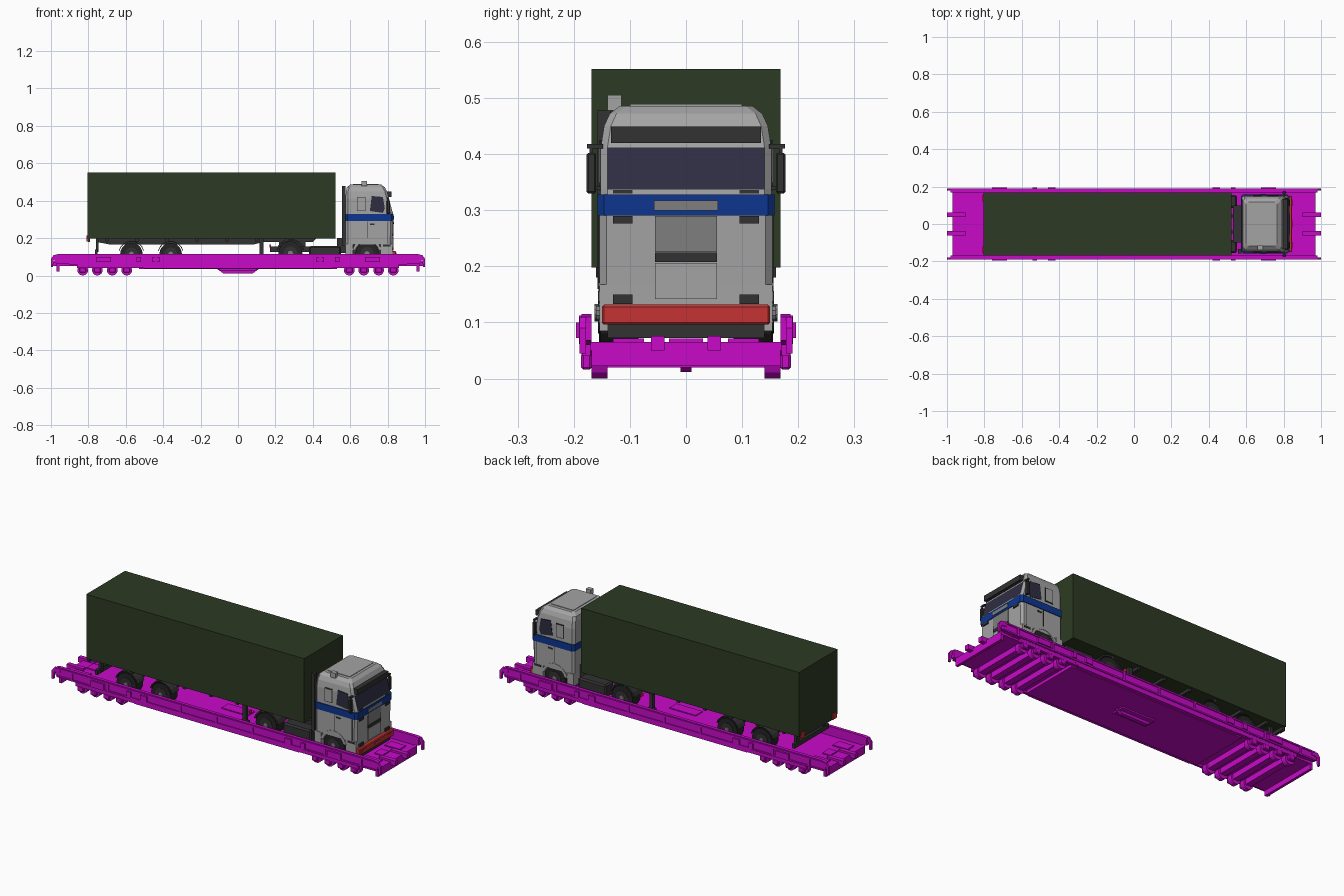
import bpy, bmesh, math
from mathutils import Matrix

cube = bpy.data.objects.get("Cube")
if cube:
    bpy.data.objects.remove(cube, do_unlink=True)


def material(name, r, g, b):
    m = bpy.data.materials.new(name)
    m.use_nodes = True
    m.diffuse_color = (r, g, b, 1)
    m.node_tree.nodes["Principled BSDF"].inputs["Base Color"].default_value = (r, g, b, 1)
    return m


MAGENTA = material("magenta paint", 0.58, 0.003, 0.58)
GREEN = material("dark green tarpaulin", 0.026, 0.042, 0.017)
GREY = material("light grey paint", 0.37, 0.37, 0.37)
MID = material("mid grey panel", 0.21, 0.21, 0.21)
BLUE = material("blue stripe", 0.004, 0.036, 0.28)
GLASS = material("tinted glass", 0.027, 0.027, 0.055)
DARK = material("dark grey plastic", 0.032, 0.032, 0.032)
TYRE = material("black rubber", 0.018, 0.018, 0.018)
RED = material("red bumper", 0.56, 0.033, 0.033)


def finish(name, bm, *mats):
    bmesh.ops.recalc_face_normals(bm, faces=bm.faces)
    me = bpy.data.meshes.new(name)
    bm.to_mesh(me)
    bm.free()
    for m in mats:
        me.materials.append(m)
    ob = bpy.data.objects.new(name, me)
    bpy.context.collection.objects.link(ob)
    return ob


def box(name, x, y, z, mat, bevel=0):
    """Box from (low, high) ranges."""
    bm = bmesh.new()
    bmesh.ops.create_cube(bm, size=1)
    for v in bm.verts:
        v.co = [r[0] if c < 0 else r[1] for c, r in zip(v.co, (x, y, z))]
    if bevel:
        bmesh.ops.bevel(bm, geom=bm.edges[:], offset=bevel, segments=1, affect='EDGES')
    return finish(name, bm, mat)


def prism(name, pts, y, mat):
    """Side profile of (x, z) points extruded across y."""
    bm = bmesh.new()
    face = bm.faces.new([bm.verts.new((px, y[0], pz)) for px, pz in pts])
    new = bmesh.ops.extrude_face_region(bm, geom=[face])["geom"]
    for v in new:
        if isinstance(v, bmesh.types.BMVert):
            v.co.y = y[1]
    return finish(name, bm, mat)


def cylinder(name, x, z, r, y, mat, sides=20):
    bm = bmesh.new()
    bmesh.ops.create_cone(bm, cap_ends=True, segments=sides, radius1=r, radius2=r, depth=y[1] - y[0])
    bm.transform(Matrix.Translation((x, sum(y) / 2, z)) @ Matrix.Rotation(math.pi / 2, 4, 'X'))
    return finish(name, bm, mat)


def pair(lo, hi):
    """The y range on the right-hand and left-hand side of the vehicle."""
    return ((lo, hi), (-hi, -lo))


def road_wheel(name, x, r, y):
    side = 1 if y[1] > 0 else -1
    out = max(y, key=abs)
    cylinder(name + "_tyre", x, 0.055 + r, r, y, TYRE)
    rim = sorted((out - side * 0.01, out + side * 0.002))
    cylinder(name + "_rim", x, 0.055 + r, r * 0.58, rim, DARK, 16)
    hub = sorted((out - side * 0.01, out + side * 0.008))
    cylinder(name + "_hub", x, 0.055 + r, r * 0.22, hub, MID, 10)


def arch(x, z, r0, r1, n=8):
    """Half-ring profile for mudguards."""
    a = [math.radians(15 + 150 * i / n) for i in range(n + 1)]
    return ([(x + r1 * math.cos(t), z + r1 * math.sin(t)) for t in a]
            + [(x + r0 * math.cos(t), z + r0 * math.sin(t)) for t in reversed(a)])


# --- Rail wagon: floor and side sills
box("wagon_floor", (-0.97, 0.97), (-0.17, 0.17), (0.05, 0.065), MAGENTA)
box("wagon_belly", (-0.53, 0.53), (-0.168, 0.168), (0.034, 0.05), MAGENTA)
prism("belly_hatch", [(-0.11, 0.034), (-0.08, 0.012), (0.08, 0.012), (0.11, 0.034)], (-0.01, 0.01), MAGENTA)
box("belly_plate", (-0.1, 0.1), (-0.035, 0.035), (0.026, 0.034), MAGENTA)
box("floor_hatch", (-0.08, 0.08), (-0.03, 0.03), (0.065, 0.07), MAGENTA)
for y in pair(0.168, 0.186):
    prism("side_sill", [(-0.98, 0.068), (-0.9, 0.06), (0.9, 0.06), (0.98, 0.068), (0.98, 0.11),
                        (0.96, 0.115), (-0.96, 0.115), (-0.98, 0.11)], y, MAGENTA)
    prism("lower_sill", [(-0.53, 0.06), (-0.5, 0.038), (0.5, 0.038), (0.53, 0.06)], y, MAGENTA)
for y in pair(0.186, 0.191):
    box("sill_top_lip", (-0.97, 0.97), y, (0.104, 0.112), MAGENTA)
    box("sill_bottom_lip", (-0.97, 0.97), y, (0.062, 0.07), MAGENTA)
    for i in range(9):
        x = -0.88 + i * 0.22
        box("sill_rib", (x - 0.006, x + 0.006), y, (0.065, 0.11), MAGENTA)
for y in pair(0.186, 0.196):
    for s in (-1, 1):
        for x, w in ((0.72, 0.04), (0.53, 0.012), (0.44, 0.02)):
            box("sill_bracket", (s * x - w, s * x + w), y, (0.072, 0.1), MAGENTA)

# --- Bogies, end blocks and coupling arms
for s in (-1, 1):
    for x in (0.595, 0.672, 0.752, 0.83):
        box("axle_beam", (s * x - 0.017, s * x + 0.017), (-0.145, 0.145), (0.02, 0.05), MAGENTA)
        for y in pair(0.14, 0.168):
            cylinder("rail_wheel", s * x, 0.029, 0.029, y, MAGENTA, 14)
        for y in pair(0.168, 0.187):
            box("axle_box", (s * x - 0.018, s * x + 0.018), y, (0.016, 0.045), MAGENTA, 0.004)
    for y in pair(0.17, 0.185):
        xs = sorted((s * 0.49, s * 0.86))
        box("bogie_frame", xs, y, (0.04, 0.06), MAGENTA)
    for y in pair(0.038, 0.062):
        box("buffer_block", sorted((s * 0.9, s * 1.0)), y, (0.05, 0.076), MAGENTA)
    for y in pair(0.178, 0.19):
        prism("end_arm", [(s * 0.95, 0.11), (s * 0.985, 0.11), (s * 1.0, 0.09), (s * 1.0, 0.045),
                          (s * 0.99, 0.045), (s * 0.985, 0.085), (s * 0.95, 0.09)], y, MAGENTA)
    box("end_step", sorted((s * 0.955, s * 0.97)), (-0.168, 0.168), (0.022, 0.065), MAGENTA)
    for y in pair(0.075, 0.13):
        box("end_deck_plate", sorted((s * 0.84, s * 0.93)), y, (0.065, 0.071), MAGENTA)
    box("end_centre_plate", sorted((s * 0.85, s * 0.9)), (-0.03, 0.03), (0.065, 0.071), MAGENTA)

# --- Trailer
box("cargo_box", (-0.805, 0.52), (-0.168, 0.168), (0.198, 0.552), GREEN)
for y in pair(0.045, 0.062):
    prism("trailer_beam", [(-0.76, 0.2), (0.42, 0.2), (0.4, 0.18), (0.14, 0.18), (0.08, 0.165),
                           (-0.68, 0.165), (-0.76, 0.18)], y, DARK)
for y in pair(0.062, 0.155):
    for i in range(7):
        x = -0.7 + i * 0.16
        box("cross_member", (x - 0.008, x + 0.008), y, (0.182, 0.199), DARK)
for y in pair(0.105, 0.125):
    box("landing_leg", (0.115, 0.135), y, (0.09, 0.198), DARK)
    box("landing_foot", (0.105, 0.145), y, (0.08, 0.09), DARK)
    box("bumper_post", (-0.76, -0.745), y, (0.125, 0.2), DARK)
box("rear_bumper", (-0.765, -0.75), (-0.15, 0.15), (0.115, 0.14), DARK)
box("rear_light_bar", (-0.803, -0.79), (-0.16, 0.16), (0.18, 0.198), DARK)
for y in pair(0.12, 0.155):
    box("rear_light", (-0.809, -0.80), y, (0.182, 0.215), RED)
for x in (-0.57, -0.36):
    cylinder("trailer_axle", x, 0.115, 0.014, (-0.11, 0.11), DARK, 10)
    for y in pair(0.095, 0.155):
        road_wheel("trailer_wheel", x, 0.06, y)
        prism("trailer_mudguard", arch(x, 0.115, 0.066, 0.07), y, DARK)

# --- Tractor chassis
for y in pair(0.035, 0.05):
    box("chassis_rail", (0.17, 0.78), y, (0.125, 0.155), DARK)
box("coupling_plate", (0.22, 0.36), (-0.06, 0.06), (0.155, 0.18), DARK)
cylinder("drive_axle", 0.28, 0.12, 0.016, (-0.11, 0.11), DARK, 10)
cylinder("front_axle", 0.69, 0.118, 0.014, (-0.11, 0.11), DARK, 10)
for y in pair(0.085, 0.155):
    road_wheel("drive_wheel", 0.28, 0.064, y)
    prism("drive_mudguard", arch(0.28, 0.119, 0.069, 0.077), y, DARK)
    box("fuel_tank", (0.38, 0.55), y, (0.085, 0.158), DARK, 0.008)
for y in pair(0.105, 0.152):
    road_wheel("front_wheel", 0.69, 0.062, y)
for y in pair(0.13, 0.15):
    box("chassis_tail_light", (0.168, 0.176), y, (0.15, 0.165), RED)
box("air_filter_housing", (0.53, 0.575), (-0.1, 0.1), (0.12, 0.2), DARK)
box("intake_stack", (0.557, 0.576), (-0.158, -0.135), (0.16, 0.478), DARK)

# --- Cab shell lofted from chamfered rectangles: (z, back, front, half width)
rings = [(0.165, 0.575, 0.825, 0.154), (0.291, 0.575, 0.828, 0.154), (0.291, 0.573, 0.832, 0.158),
         (0.328, 0.573, 0.832, 0.158), (0.328, 0.575, 0.828, 0.152), (0.337, 0.575, 0.827, 0.152),
         (0.412, 0.575, 0.807, 0.152), (0.45, 0.577, 0.797, 0.146), (0.472, 0.582, 0.785, 0.136),
         (0.486, 0.6, 0.765, 0.118)]
bm = bmesh.new()
loops = []
for z, x0, x1, w in rings:
    c = 0.012
    pts = [(x0 + c, -w), (x1 - c, -w), (x1, -w + c), (x1, w - c), (x1 - c, w), (x0 + c, w),
           (x0, w - c), (x0, -w + c)]
    loops.append([bm.verts.new((px, py, z)) for px, py in pts])
for k in range(len(loops) - 1):
    for i in range(8):
        j = (i + 1) % 8
        f = bm.faces.new((loops[k][i], loops[k][j], loops[k + 1][j], loops[k + 1][i]))
        # Stripe band all round, windscreen on the front face only
        f.material_index = 1 if k in (1, 2, 3) else 2 if (k == 5 and i == 2) else 0
bm.faces.new(loops[0])
bm.faces.new(loops[-1])
finish("cab_shell", bm, GREY, BLUE, GLASS)

# --- Cab lower body, bumper and front panels
box("cab_nose", (0.762, 0.825), (-0.154, 0.154), (0.085, 0.168), GREY)
box("cab_underside", (0.6, 0.815), (-0.1, 0.1), (0.075, 0.168), DARK)
box("front_bumper", (0.765, 0.845), (-0.15, 0.15), (0.096, 0.132), RED, 0.004)
box("number_plate", (0.84, 0.847), (-0.02, 0.02), (0.112, 0.122), RED)
box("bumper_skirt", (0.78, 0.826), (-0.14, 0.14), (0.072, 0.096), DARK)
box("upper_grille", (0.822, 0.831), (-0.055, 0.055), (0.226, 0.29), MID)
box("grille_slot", (0.822, 0.832), (-0.055, 0.055), (0.208, 0.225), DARK)
box("lower_grille", (0.822, 0.831), (-0.055, 0.055), (0.142, 0.206), GREY)
box("badge_plate", (0.829, 0.835), (-0.057, 0.057), (0.3, 0.317), MID)
box("sun_visor", (0.785, 0.822), (-0.134, 0.134), (0.42, 0.449), DARK)
box("roof_panel", (0.615, 0.75), (-0.1, 0.1), (0.485, 0.489), GREY)
box("roof_horn", (0.66, 0.69), (-0.14, -0.115), (0.478, 0.505), GREY)
for y in pair(0.095, 0.13):
    box("marker_lamp", (0.822, 0.834), y, (0.276, 0.29), DARK)
    box("headlamp", (0.82, 0.832), y, (0.133, 0.15), DARK)
    box("fog_lamp", (0.838, 0.847), y, (0.105, 0.123), RED)
    box("wiper", (0.822, 0.829), y, (0.33, 0.336), DARK)

# --- Cab sides: windows, doors, steps, mirrors
for y in pair(0.148, 0.1545):
    prism("door_window", [(0.705, 0.345), (0.775, 0.335), (0.785, 0.36), (0.775, 0.42), (0.715, 0.425)], y, GLASS)
    box("sleeper_panel", (0.635, 0.682), y, (0.345, 0.42), DARK)
for y in pair(0.15, 0.156):
    box("sleeper_cover", (0.639, 0.678), y, (0.349, 0.416), GREY)
    box("door_seam_rear", (0.692, 0.695), y, (0.2, 0.29), DARK)
    box("door_seam_front", (0.8, 0.803), y, (0.17, 0.29), DARK)
    box("door_handle", (0.705, 0.73), y, (0.27, 0.278), DARK)
for y in pair(0.1, 0.156):
    prism("front_mudguard", arch(0.69, 0.117, 0.066, 0.08), y, GREY)
    box("cab_rear_corner", (0.575, 0.615), y, (0.1, 0.168), GREY)
    box("cab_step", (0.775, 0.815), y, (0.155, 0.165), DARK)
for y in pair(0.16, 0.177):
    box("mirror", (0.795, 0.812), y, (0.33, 0.402), DARK, 0.003)
for y in pair(0.148, 0.176):
    box("mirror_arm", (0.797, 0.807), y, (0.41, 0.418), DARK)
    box("mirror_bracket", (0.8, 0.806), y, (0.336, 0.342), DARK)
for y in pair(0.166, 0.172):
    box("mirror_stay", (0.8, 0.806), y, (0.4, 0.415), DARK)
